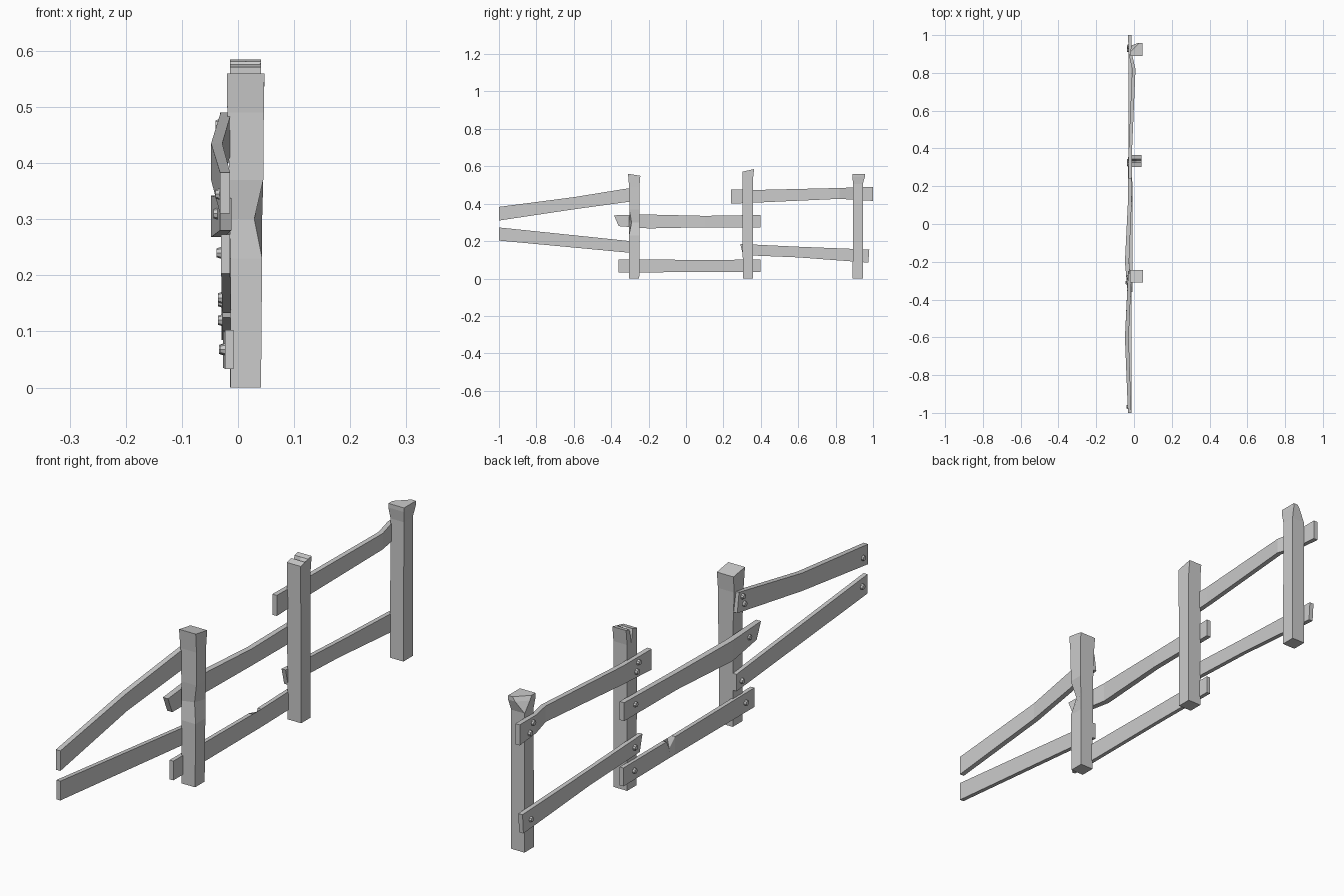
import bpy, bmesh
from math import pi
from mathutils import Matrix


def loft(name, rings):
    """Skin a row of equal-sized point rings and cap both ends."""
    bm = bmesh.new()
    rows = [[bm.verts.new(p) for p in r] for r in rings]
    n = len(rows[0])
    for a, b in zip(rows, rows[1:]):
        for i in range(n):
            j = (i + 1) % n
            bm.faces.new((a[i], a[j], b[j], b[i]))
    bm.faces.new(rows[0][::-1])
    bm.faces.new(rows[-1])
    bmesh.ops.remove_doubles(bm, verts=bm.verts, dist=1e-5)
    bmesh.ops.recalc_face_normals(bm, faces=bm.faces)
    return finish(name, bm)


def finish(name, bm):
    me = bpy.data.meshes.new(name)
    bm.to_mesh(me)
    bm.free()
    ob = bpy.data.objects.new(name, me)
    bpy.context.collection.objects.link(ob)
    return ob


def rail(name, sections, chip=None):
    """Section: y at bottom, y at top, z low, z high, outer x, inner x."""
    rings = [[(xo, yb, lo), (xo, yt, hi), (xi, yt, hi), (xi, yb, lo)]
             for yb, yt, lo, hi, xo, xi in sections]
    if chip:
        k, dx, dz = chip
        x, y, z = rings[k][1]
        rings[k][1] = (x + dx, y, z + dz)
    return loft(name, rings)


def box_ring(x0, x1, y0, y1, z0, z1=None):
    z1 = z0 if z1 is None else z1
    return [(x0, y0, z0), (x1, y0, z0), (x1, y1, z1), (x0, y1, z1)]


# near post, flared top and a chipped corner
chipped = box_ring(-.014, .043, -.304, -.249, .30)
chipped[1] = (.029, -.291, .30)
loft("near_post", [
    box_ring(-.013, .041, -.305, -.25, 0),
    box_ring(-.014, .043, -.305, -.249, .23),
    chipped,
    box_ring(-.015, .045, -.303, -.249, .37),
    box_ring(-.019, .046, -.304, -.249, .49),
    box_ring(-.02, .047, -.31, -.244, .56, .549)])

# middle post, slanted top with a split on the rail side
def split_ring(x, depth):
    yz = [(.304, 0), (.358, 0), (.358, .53), (.364, .585), (.344, .581),
          (.334, .579 - depth), (.326, .577), (.301, .571)]
    return [(x, y, z) for y, z in yz]

loft("middle_post", [split_ring(-.014, .05), split_ring(.012, .02),
                     split_ring(.041, .001)])

# far post, flared top with one corner broken off
def five_ring(x0, x1, y0, y1, z, c=0):
    return [(x0, y0, z), (x1, y0, z), (x1, y1, z),
            (x0 + c, y1, z), (x0, y1 - c, z)]

loft("far_post", [
    five_ring(-.013, .041, .891, .946, 0),
    five_ring(-.013, .041, .894, .945, .505),
    five_ring(-.018, .045, .889, .957, .545, .035),
    five_ring(-.018, .045, .889, .957, .56, .045)])

# rails
rail("near_upper_rail", [
    (-1, -1, .31, .383, -.032, -.014),
    (-.6, -.6, .37, .435, -.048, -.028),
    (-.25, -.26, .418, .49, -.031, -.012)])
rail("near_lower_rail", [
    (-1, -1, .203, .273, -.03, -.014),
    (-.25, -.25, .133, .195, -.028, -.012)])
rail("middle_upper_rail", [
    (-.36, -.385, .28, .338, -.032, -.012),
    (-.2, -.2, .268, .342, -.048, -.026),
    (.1, .1, .274, .335, -.033, -.013),
    (.398, .398, .273, .34, -.03, -.012)])
rail("middle_lower_rail", [
    (-.36, -.36, .033, .103, -.023, -.008),
    (.095, .095, .034, .099, -.023, -.008),
    (.12, .12, .034, .099, -.023, -.008),
    (.145, .145, .034, .099, -.023, -.008),
    (.398, .398, .035, .102, -.027, -.012)], chip=(2, .006, -.035))
rail("far_upper_rail", [
    (.24, .24, .40, .475, -.03, -.012),
    (.4, .4, .407, .474, -.028, -.01),
    (.82, .82, .426, .484, -.01, .008),
    (.9, .9, .421, .487, -.028, -.011),
    (1, 1, .415, .49, -.032, -.014)])
rail("far_lower_rail", [
    (.305, .29, .125, .185, -.028, -.012),
    (.6, .6, .113, .17, -.028, -.012),
    (.975, .98, .085, .155, -.029, -.012)])

# bolt heads on the outer rail faces: y, z, face x
bolts = [(-.968, .345, -.032), (-.968, .24, -.03), (-.28, .468, -.032),
         (-.288, .438, -.032), (-.28, .16, -.028), (-.31, .31, -.036),
         (.335, .31, -.03), (-.31, .068, -.023), (.335, .068, -.026),
         (.315, .455, -.029), (.325, .425, -.029), (.335, .153, -.028),
         (.92, .467, -.029), (.94, .437, -.03), (.932, .12, -.028)]
for i, (y, z, x) in enumerate(bolts):
    bm = bmesh.new()
    bmesh.ops.create_cone(bm, cap_ends=True, segments=8, radius1=.012,
                          radius2=.008, depth=.012,
                          matrix=Matrix.Translation((x - .002, y, z))
                          @ Matrix.Rotation(-pi / 2, 4, 'Y'))
    finish(f"bolt_{i + 1}", bm)
